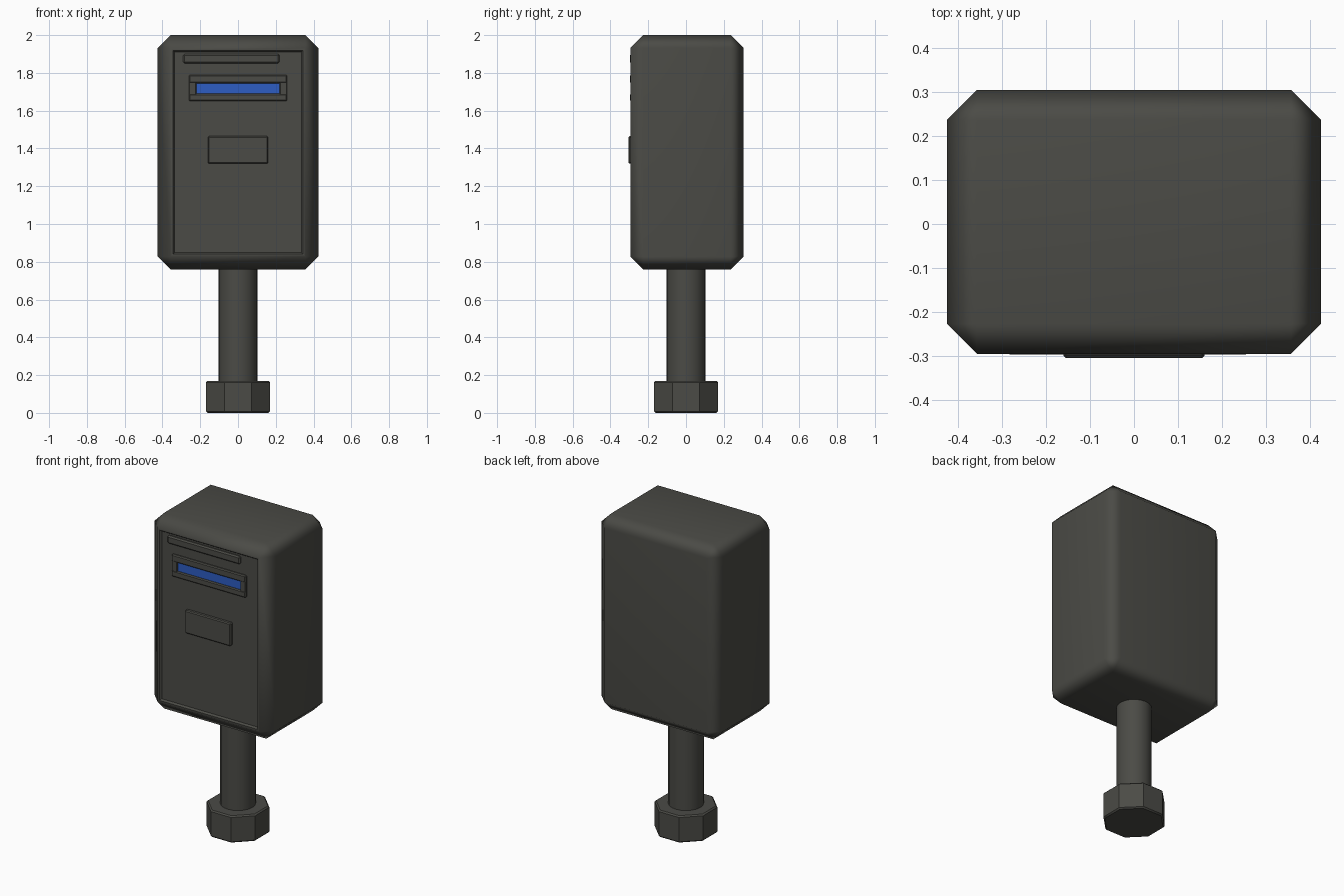
import bpy, bmesh, math
from mathutils import Matrix, Vector

if "Cube" in bpy.data.objects:
    bpy.data.objects.remove(bpy.data.objects["Cube"])


def material(name, rgb):
    m = bpy.data.materials.new(name)
    m.diffuse_color = (*rgb, 1)
    m.use_nodes = True
    m.node_tree.nodes["Principled BSDF"].inputs["Base Color"].default_value = m.diffuse_color
    return m


GREY = material("dark grey", (0.07, 0.07, 0.061))
BLUE = material("blue", (0.026, 0.11, 0.55))


def finish(bm, name, mat, angle=50):
    bmesh.ops.recalc_face_normals(bm, faces=bm.faces)
    me = bpy.data.meshes.new(name)
    bm.to_mesh(me)
    bm.free()
    ob = bpy.data.objects.new(name, me)
    bpy.context.collection.objects.link(ob)
    me.materials.append(mat)
    bpy.ops.object.select_all(action='DESELECT')
    ob.select_set(True)
    bpy.context.view_layer.objects.active = ob
    bpy.ops.object.shade_smooth_by_angle(angle=math.radians(angle))
    wn = ob.modifiers.new("even_normals", 'WEIGHTED_NORMAL')
    wn.keep_sharp = True
    return ob


def box_mesh(lo, hi, bevel=0.0):
    bm = bmesh.new()
    lo, hi = Vector(lo), Vector(hi)
    mat = Matrix.Translation((lo + hi) / 2) @ Matrix.Diagonal((*(hi - lo), 1))
    bmesh.ops.create_cube(bm, size=1, matrix=mat)
    if bevel:
        bmesh.ops.bevel(bm, geom=bm.edges[:], offset=bevel, segments=1,
                        affect='EDGES')
    return bm


def box(name, lo, hi, mat=GREY, bevel=0.0):
    return finish(box_mesh(lo, hi, bevel), name, mat, 30)


def post(name, sides, radius, z0, z1, turn=0.0, bevel=0.0):
    bm = bmesh.new()
    mat = Matrix.Translation((0, 0, (z0 + z1) / 2)) @ Matrix.Rotation(turn, 4, 'Z')
    bmesh.ops.create_cone(bm, cap_ends=True, segments=sides, radius1=radius,
                          radius2=radius, depth=z1 - z0, matrix=mat)
    if bevel:
        rim = [e for e in bm.edges if abs(e.verts[0].co.z - e.verts[1].co.z) < 1e-4]
        bmesh.ops.bevel(bm, geom=rim, offset=bevel, segments=1, affect='EDGES')
    return finish(bm, name, GREY, 40)


# Chamfered body with a shallow recessed front panel
bm = box_mesh((-0.425, -0.295, 0.76), (0.425, 0.305, 2.0), 0.068)
bm.normal_update()
front = min(bm.faces, key=lambda f: f.calc_center_median().y)
bmesh.ops.inset_region(bm, faces=[front], thickness=0.018)
bmesh.ops.inset_region(bm, faces=[front], thickness=0.012)
bmesh.ops.translate(bm, verts=front.verts[:], vec=(0, 0.012, 0))
finish(bm, "body", GREY)

# Slot frame: top and bottom bars, side bars, blue strip inside
for name, z0, z1 in (("slot_top", 1.745, 1.79), ("slot_bottom", 1.65, 1.69)):
    box(name, (-0.26, -0.297, z0), (0.26, -0.275, z1), bevel=0.006)
for name, s in (("slot_left", -1), ("slot_right", 1)):
    x0, x1 = sorted((s * 0.22, s * 0.26))
    box(name, (x0, -0.295, 1.68), (x1, -0.275, 1.755), bevel=0.004)
box("slot_strip", (-0.225, -0.287, 1.685), (0.225, -0.279, 1.75), BLUE)

# Upper ledge above the slot
box("upper_ledge", (-0.29, -0.297, 1.85), (0.22, -0.275, 1.9), bevel=0.008)

# Label plate
box("label_plate", (-0.16, -0.305, 1.32), (0.16, -0.275, 1.465), bevel=0.006)

# Round pole and octagonal foot
post("pole", 20, 0.102, 0.15, 0.78)
post("foot", 8, 0.17 / math.cos(math.pi / 8), 0.0, 0.17, math.pi / 8, 0.008)
